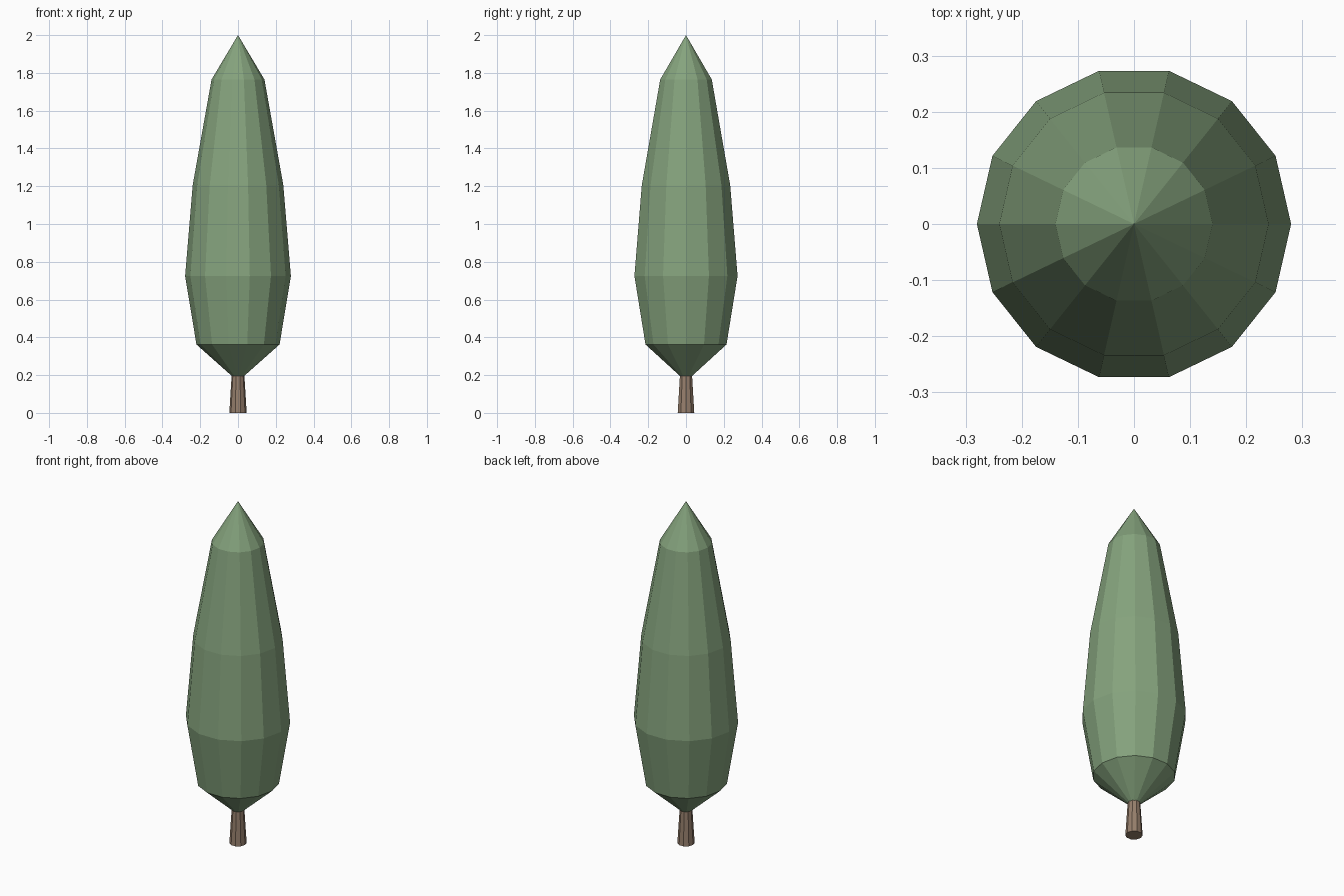
import bpy, bmesh, math

if "Cube" in bpy.data.objects:
    bpy.data.objects.remove(bpy.data.objects["Cube"])

def material(name, color):
    m = bpy.data.materials.new(name)
    m.diffuse_color = (*color, 1.0)
    m.use_nodes = True
    m.node_tree.nodes["Principled BSDF"].inputs["Base Color"].default_value = m.diffuse_color
    return m

def lathe(name, profile, sides, mat):
    """Faceted solid of revolution; a radius of 0 closes to a point."""
    bm = bmesh.new()
    rings = []
    for r, z in profile:
        if r == 0:
            rings.append([bm.verts.new((0, 0, z))])
        else:
            rings.append([bm.verts.new((r * math.cos(2 * math.pi * i / sides),
                                        r * math.sin(2 * math.pi * i / sides), z))
                          for i in range(sides)])
    for a, b in zip(rings, rings[1:]):
        for i in range(sides):
            j = (i + 1) % sides
            if len(b) == 1:
                bm.faces.new((a[i], a[j], b[0]))
            else:
                bm.faces.new((a[i], a[j], b[j], b[i]))
    # flat caps on open ends
    for ring in (rings[0], rings[-1]):
        if len(ring) > 1:
            bm.faces.new(ring)
    bmesh.ops.recalc_face_normals(bm, faces=bm.faces)
    mesh = bpy.data.meshes.new(name)
    bm.to_mesh(mesh)
    bm.free()
    mesh.materials.append(mat)
    obj = bpy.data.objects.new(name, mesh)
    bpy.context.collection.objects.link(obj)
    return obj

leaf = material("leaf green", (0.235, 0.365, 0.205))
bark = material("bark brown", (0.305, 0.212, 0.150))

# Tapered trunk
lathe("trunk", [(0.046, 0.0), (0.033, 0.21)], 10, bark)

# Columnar foliage
lathe("foliage", [(0.03, 0.193), (0.22, 0.362), (0.28, 0.725),
                  (0.24, 1.205), (0.14, 1.765), (0, 2.0)], 14, leaf)
